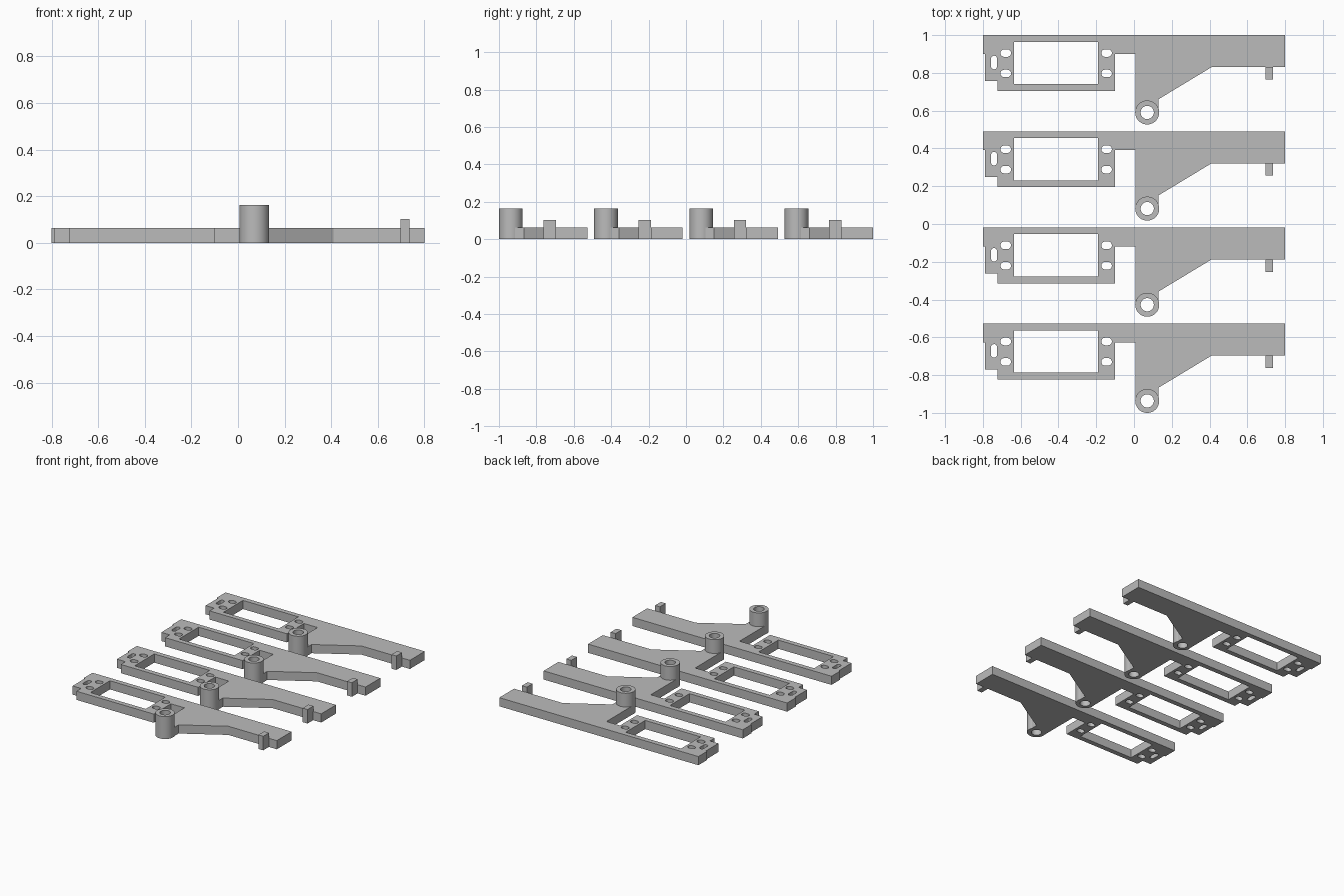
import bpy, bmesh, math

if "Cube" in bpy.data.objects:
    bpy.data.objects.remove(bpy.data.objects["Cube"])

PITCH, THICK = 0.509, 0.063
BOSS = (0.07, -0.4095)
BOSS_R, BORE_R, BOSS_H = 0.0635, 0.035, 0.163

grey = bpy.data.materials.new("plain grey")
grey.use_nodes = True
grey.diffuse_color = (0.5, 0.5, 0.5, 1)
grey.node_tree.nodes["Principled BSDF"].inputs["Base Color"].default_value = (0.5, 0.5, 0.5, 1)


def arc(cx, cy, r, start, end, n):
    steps = [math.radians(start + (end - start) * i / n) for i in range(n + 1)]
    return [(cx + r * math.cos(a), cy + r * math.sin(a)) for a in steps]


def circle(centre, r, n=48):
    return arc(*centre, r, 0, 360, n)[:-1]


def rect(x0, x1, y0, y1):
    return [(x0, y0), (x1, y0), (x1, y1), (x0, y1)]


def slot(cx, cy, length, width, upright=False):
    r, d = width / 2, (length - width) / 2
    if upright:
        return arc(cx, cy + d, r, 0, 180, 10) + arc(cx, cy - d, r, 180, 360, 10)
    return arc(cx + d, cy, r, -90, 90, 10) + arc(cx - d, cy, r, 90, 270, 10)


def slab(name, loops, height):
    """Extrude an outline, with any further loops as holes."""
    bm = bmesh.new()
    for loop in loops:
        vs = [bm.verts.new((x, y, 0)) for x, y in loop]
        for i, v in enumerate(vs):
            bm.edges.new((v, vs[(i + 1) % len(vs)]))
    bmesh.ops.triangle_fill(bm, edges=bm.edges[:], use_beauty=True, use_dissolve=False)
    top = bmesh.ops.extrude_face_region(bm, geom=bm.faces[:])["geom"]
    bmesh.ops.translate(bm, vec=(0, 0, height),
                        verts=[g for g in top if isinstance(g, bmesh.types.BMVert)])
    bmesh.ops.recalc_face_normals(bm, faces=bm.faces[:])
    mesh = bpy.data.meshes.new(name)
    bm.to_mesh(mesh)
    bm.free()
    mesh.materials.append(grey)
    return mesh


# Arm outline, ending inside the wall of the pivot boss
outline = [(-0.80, 0), (-0.80, -0.10), (-0.79, -0.10), (-0.79, -0.243),
           (-0.722, -0.243), (-0.722, -0.296), (-0.10, -0.296), (-0.10, -0.10),
           (0.009, -0.10), (0.009, -0.405)]
outline += arc(*BOSS, 0.05, 175, 25, 16)
outline += [(0.129, -0.39), (0.129, -0.34), (0.41, -0.17), (0.80, -0.17), (0.80, 0)]

# Window, screw slots and cable slot
holes = [rect(-0.635, -0.19, -0.26, -0.036), slot(-0.741, -0.145, 0.072, 0.032, True)]
holes += [slot(x, y, 0.056, 0.04) for x in (-0.679, -0.145) for y in (-0.095, -0.203)]

parts = {
    "arm_plate": slab("arm_plate", [outline] + holes, THICK),
    "pivot_boss": slab("pivot_boss", [circle(BOSS, BOSS_R), circle(BOSS, BORE_R)], BOSS_H),
    "end_peg": slab("end_peg", [rect(0.697, 0.736, -0.235, -0.169)], 0.102),
}

# Four identical arms in a row
for i in range(4):
    for name, mesh in parts.items():
        ob = bpy.data.objects.new(f"{name}_{i + 1}", mesh)
        ob.location.y = 1 - i * PITCH
        bpy.context.collection.objects.link(ob)

# Smooth the round walls, keep the rims sharp
for mesh in (parts["arm_plate"], parts["pivot_boss"]):
    mesh.shade_smooth()
    mesh.set_sharp_from_angle(angle=math.radians(25))
